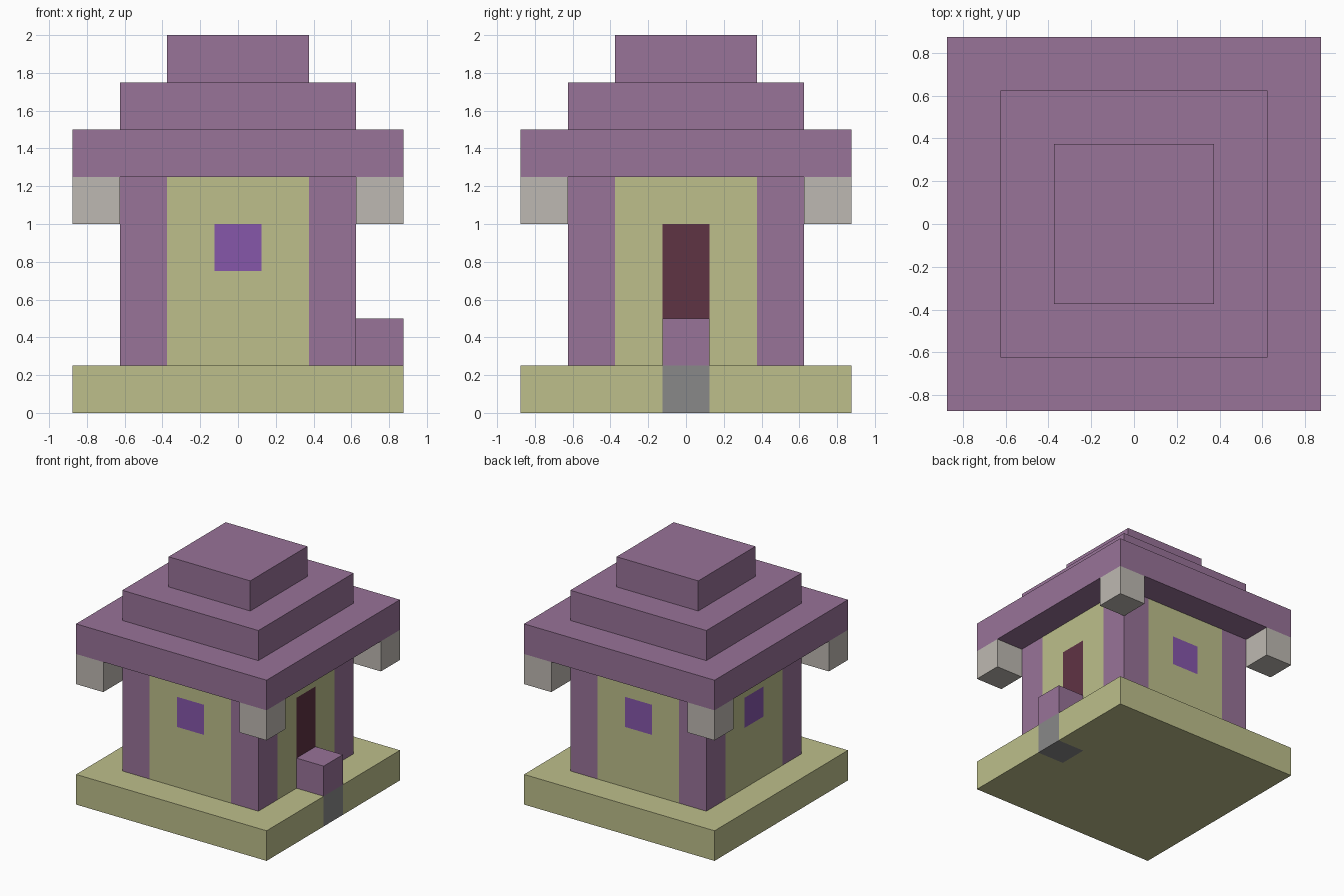
import bpy, bmesh
from mathutils import Vector, Matrix

if "Cube" in bpy.data.objects:
    bpy.data.objects.remove(bpy.data.objects["Cube"], do_unlink=True)

U = 0.25  # block size


def material(name, rgb):
    linear = [((c / 255 + 0.055) / 1.055) ** 2.4 for c in rgb] + [1]
    m = bpy.data.materials.new(name)
    m.use_nodes = True
    m.diffuse_color = linear
    m.node_tree.nodes["Principled BSDF"].inputs["Base Color"].default_value = linear
    return m


purple = material("dusty purple", (152, 115, 152))
straw = material("straw yellow", (189, 191, 139))
pale = material("pale stone", (190, 185, 178))
violet = material("window violet", (134, 87, 170))
maroon = material("door maroon", (95, 51, 68))
grey = material("mid grey", (137, 137, 137))


def block(name, low, high, mats, cuts=(), rule=None, turn=0):
    """Box between two corners in block units; cuts are (axis, position)
    and faces passing the rule take the second material."""
    low, high = Vector(low) * U, Vector(high) * U
    bm = bmesh.new()
    bmesh.ops.create_cube(bm, size=1)
    bmesh.ops.scale(bm, vec=high - low, verts=bm.verts)
    bmesh.ops.translate(bm, vec=(low + high) / 2, verts=bm.verts)
    for axis, pos in cuts:
        normal = Vector((0, 0, 0))
        normal[axis] = 1
        bmesh.ops.bisect_plane(bm, geom=bm.verts[:] + bm.edges[:] + bm.faces[:],
                               plane_co=normal * pos * U, plane_no=normal)
    for f in bm.faces:
        if rule and rule(f.calc_center_median() / U, f.normal):
            f.material_index = 1
    bmesh.ops.rotate(bm, verts=bm.verts, matrix=Matrix.Rotation(turn, 3, "Z"))
    mesh = bpy.data.meshes.new(name)
    bm.to_mesh(mesh)
    bm.free()
    for m in mats:
        mesh.materials.append(m)
    obj = bpy.data.objects.new(name, mesh)
    bpy.context.collection.objects.link(obj)


# Plinth with a grey block set into its left edge
block("plinth", (-3.5, -3.5, 0), (3.5, 3.5, 1), (straw, grey),
      [(0, 2.5), (1, -0.5), (1, 0.5)],
      lambda c, n: c.x > 2.5 and abs(c.y) < 0.5)
block("door_step", (2.5, -0.5, 1), (3.5, 0.5, 2), (purple,))

# Corner pillars and the hanging blocks under the eaves
for sx, side in ((-1, "right"), (1, "left")):
    for sy, end in ((-1, "front"), (1, "back")):
        for part, r, z0, z1, mat in (("pillar", 2, 1, 5, purple),
                                     ("eave_block", 3, 4, 5, pale)):
            block(f"{end}_{side}_{part}", (sx * r - 0.5, sy * r - 0.5, z0),
                  (sx * r + 0.5, sy * r + 0.5, z1), (mat,))

# Walls: built facing front, then turned; three windows and a door
quarter = 1.5707963
for i, end in enumerate(("front", "left", "back", "right")):
    bottom, opening = (2, maroon) if end == "left" else (3, violet)
    block(end + "_wall", (-1.5, -2.5, 1), (1.5, -1.5, 5), (straw, opening),
          [(0, -0.5), (0, 0.5), (2, bottom), (2, 4)],
          lambda c, n: n.y < -0.9 and abs(c.x) < 0.5 and bottom < c.z < 4,
          turn=i * quarter)

# Stepped roof
for name, half, z in (("roof_eaves", 3.5, 5), ("roof_middle", 2.5, 6), ("roof_cap", 1.5, 7)):
    block(name, (-half, -half, z), (half, half, z + 1), (purple,))
